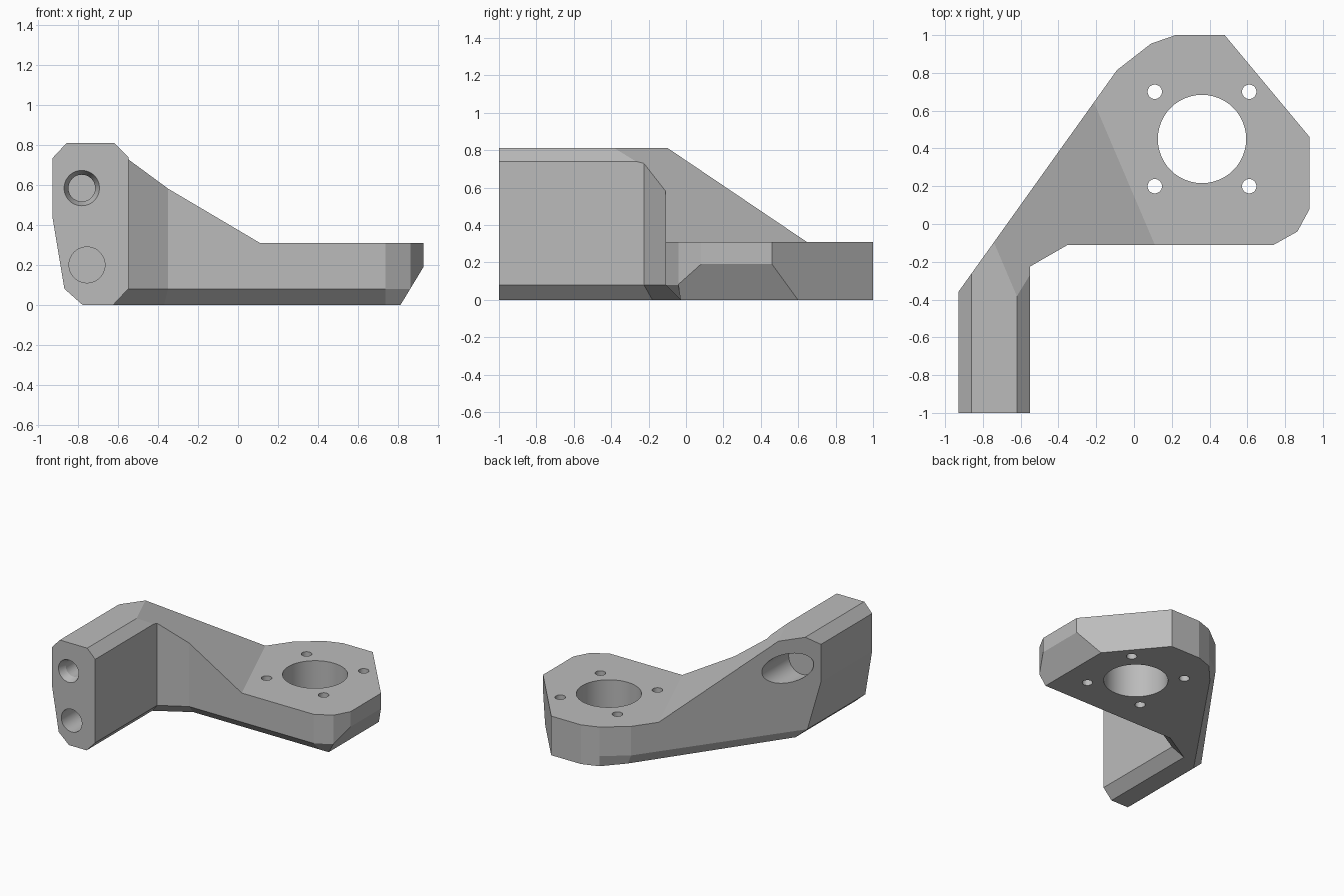
import bpy, bmesh, math
from mathutils import Vector, Matrix

cube = bpy.data.objects.get("Cube")
if cube:
    bpy.data.objects.remove(cube, do_unlink=True)

grey = bpy.data.materials.new("plain grey")
grey.use_nodes = True
grey.diffuse_color = (0.5, 0.5, 0.5, 1)
grey.node_tree.nodes["Principled BSDF"].inputs["Base Color"].default_value = (0.5, 0.5, 0.5, 1)


def loft(name, rings):
    """Solid through matching closed rings of points."""
    bm = bmesh.new()
    loops = [[bm.verts.new(p) for p in ring] for ring in rings]
    n = len(loops[0])
    for low, high in zip(loops, loops[1:]):
        for i in range(n):
            j = (i + 1) % n
            bm.faces.new((low[i], low[j], high[j], high[i]))
    bm.faces.new(loops[0][::-1])
    bm.faces.new(loops[-1])
    return finish(name, bm)


def finish(name, bm):
    bmesh.ops.recalc_face_normals(bm, faces=bm.faces)
    mesh = bpy.data.meshes.new(name)
    bm.to_mesh(mesh)
    bm.free()
    mesh.materials.append(grey)
    obj = bpy.data.objects.new(name, mesh)
    bpy.context.collection.objects.link(obj)
    return obj


def bore(name, start, end, r1, r2=None):
    """Round cutter between two points."""
    a, b = Vector(start), Vector(end)
    turn = (b - a).to_track_quat('Z', 'Y').to_matrix().to_4x4()
    bm = bmesh.new()
    bmesh.ops.create_cone(bm, cap_ends=True, segments=48, radius1=r1, radius2=r2 or r1,
                          depth=(b - a).length, matrix=Matrix.Translation((a + b) / 2) @ turn)
    return finish(name, bm)


def cut(obj, cutter):
    cutter.hide_render = True
    mod = obj.modifiers.new("cut", 'BOOLEAN')
    mod.operation, mod.solver, mod.object = 'DIFFERENCE', 'EXACT', cutter
    bpy.context.view_layer.objects.active = obj
    bpy.ops.object.modifier_apply(modifier=mod.name)
    bpy.data.objects.remove(cutter, do_unlink=True)


def trim(obj, p, q):
    """Slice off the part left of the line p-q in the x-z plane."""
    dx, dz = q[0] - p[0], q[1] - p[1]
    bm = bmesh.new()
    bm.from_mesh(obj.data)
    res = bmesh.ops.bisect_plane(bm, geom=bm.verts[:] + bm.edges[:] + bm.faces[:], dist=1e-5,
                                 plane_co=(p[0], 0, p[1]), plane_no=(-dz, 0, dx), clear_outer=True)
    rim = [e for e in bm.edges if e.is_boundary]
    bmesh.ops.edgeloop_fill(bm, edges=rim)
    bmesh.ops.recalc_face_normals(bm, faces=bm.faces)
    bm.to_mesh(obj.data)
    bm.free()


# Plan outline, and the same outline drawn in along the bevelled bottom edges
plan = [(-.93, -1), (-.55, -1), (-.55, -.225), (-.35, -.11), (.74, -.11), (.865, -.04),
        (.93, .08), (.93, .46), (.48, 1), (.22, 1), (.09, .955), (-.09, .815), (-.93, -.36)]
inset = {0: (-.87, -1), 1: (-.625, -1), 2: (-.625, -.18), 3: (-.37, -.03), 4: (.74, -.03),
         5: (.865, -.03), 11: (-.05, .80), 12: (-.87, -.385)}
foot = [inset.get(i, p) for i, p in enumerate(plan)]
bracket = loft("bracket_body", [[(x, y, z) for x, y in ring]
                                for ring, z in ((foot, 0), (plan, .08), (plan, .81))])

# Bevels on the outer side of the arm and under the plate end
trim(bracket, (-.93, .735), (-.86, .81))
trim(bracket, (-.87, .08), (-.93, .44))
trim(bracket, (-.78, 0), (-.87, .08))
trim(bracket, (.93, .19), (.815, 0))

# Flat plate top and sloping web
along = Vector((.32, -.75, 0)).normalized()
uphill = Vector((along.y, -along.x, 0))
profile = [(-1.8, .31), (0, .31), (1.2, 1.081), (1.2, 1.3), (-1.8, 1.3)]
cut(bracket, loft("slope_cutter", [
    [Vector((.11, -.11, z)) + uphill * d + along * s for d, z in profile] for s in (-2, 2)]))

# Bevel on the inner top edge of the arm
wedge = [(-.64, .83), (-.53, .72), (-.53, .83)]
cut(bracket, loft("arm_bevel_cutter", [
    [(x, -1.1, z) for x, z in wedge],
    [(x, -.37 + 2.07 * (x + .62), z) for x, z in wedge]]))

# Large centre opening and four mounting holes
cx, cy = .36, .45
cut(bracket, bore("centre_opening", (cx, cy, -.1), (cx, cy, .5), .234))
for sx in (-1, 1):
    for sy in (-1, 1):
        x, y = cx + sx * .25, cy + sy * .25
        cut(bracket, bore("mount_hole", (x, y, -.1), (x, y, .5), .038))

# Arm bolt hole with countersink, rear counterbore and blind socket
cut(bracket, bore("bolt_hole", (-.783, -1.1, .585), (-.783, .3, .585), .067))
cut(bracket, bore("countersink", (-.783, -1.001, .585), (-.783, -.94, .585), .089, .067))
cut(bracket, bore("counterbore", (-.783, -.33, .585), (-.783, .3, .585), .115))
cut(bracket, bore("blind_socket", (-.757, -1.1, .2), (-.757, -.75, .2), .09))

bpy.ops.object.select_all(action='DESELECT')
bracket.select_set(True)
bpy.context.view_layer.objects.active = bracket
bpy.ops.object.shade_smooth_by_angle(angle=math.radians(9))
